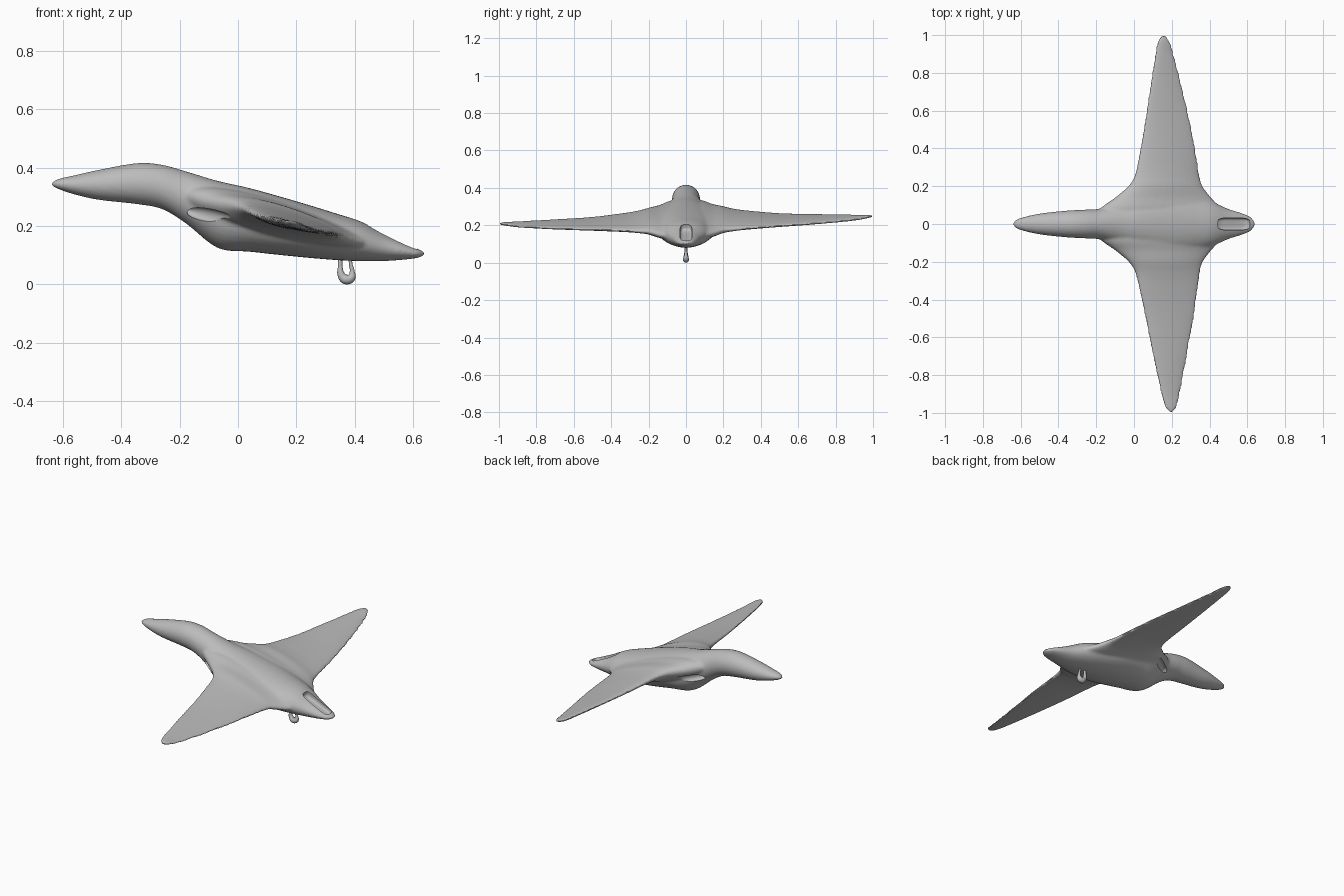
import bpy, bmesh, math
from mathutils import Vector, Matrix

cube = bpy.data.objects.get("Cube")
if cube:
    bpy.data.objects.remove(cube)

grey = bpy.data.materials.new("plain grey")
grey.use_nodes = True
colour = (0.5, 0.5, 0.5, 1)
grey.diffuse_color = colour
grey.node_tree.nodes["Principled BSDF"].inputs["Base Color"].default_value = colour


def smooth_rows(rows, steps):
    """Catmull-Rom interpolation between table rows."""
    rows = [Vector(r) for r in rows]
    out = []
    for i in range(len(rows) - 1):
        a, b, c, d = (rows[max(0, min(len(rows) - 1, i + k))] for k in (-1, 0, 1, 2))
        ta = (c - a) / max(c[0] - a[0], 1e-6) * (c[0] - b[0])
        tb = (d - b) / max(d[0] - b[0], 1e-6) * (c[0] - b[0])
        for s in range(steps):
            t = s / steps
            out.append(b * (2*t**3 - 3*t**2 + 1) + ta * (t**3 - 2*t**2 + t)
                       + c * (3*t**2 - 2*t**3) + tb * (t**3 - t**2))
    return out + [rows[-1]]


def loft(bm, rings):
    rings = [[bm.verts.new(p) for p in ring] for ring in rings]
    n = len(rings[0])
    for a, b in zip(rings, rings[1:]):
        for i in range(n):
            bm.faces.new((a[i], a[(i + 1) % n], b[(i + 1) % n], b[i]))
    bm.faces.new(rings[0])
    bm.faces.new(rings[-1])


def make_object(name, bm):
    bmesh.ops.recalc_face_normals(bm, faces=bm.faces)
    mesh = bpy.data.meshes.new(name)
    bm.to_mesh(mesh)
    bm.free()
    obj = bpy.data.objects.new(name, mesh)
    bpy.context.collection.objects.link(obj)
    mesh.materials.append(grey)
    return obj


angles = [2 * math.pi * i / 32 for i in range(32)]

# Body: x, top, bottom, half width
body = [(-.64, .348, .338, .008), (-.62, .36, .328, .025), (-.56, .374, .308, .043),
        (-.48, .392, .29, .058), (-.34, .416, .274, .072), (-.26, .41, .258, .076),
        (-.18, .388, .21, .082), (-.07, .355, .125, .12), (.04, .33, .112, .15),
        (.2, .285, .095, .165), (.34, .242, .083, .14), (.42, .216, .08, .115),
        (.5, .175, .08, .08), (.57, .142, .085, .058), (.62, .12, .092, .036),
        (.64, .11, .101, .01)]
bm = bmesh.new()
loft(bm, [[(x, w * math.cos(a), (top + bot) / 2 + (top - bot) / 2 * math.sin(a))
           for a in angles] for x, top, bot, w in smooth_rows(body, 5)])

# Wings: span, leading x, trailing x, leading z, trailing z, thickness
wing = [(0, -.2, .48, .3, .13, .13), (.08, -.18, .46, .305, .14, .13),
        (.14, -.1, .41, .285, .15, .115), (.2, -.03, .365, .275, .168, .095),
        (.25, .002, .35, .268, .172, .075), (.32, .02, .34, .262, .176, .058),
        (.5, .055, .312, .247, .185, .04), (.7, .09, .272, .24, .195, .03),
        (.9, .128, .228, .234, .21, .021), (.97, .145, .208, .232, .222, .016),
        (1, .17, .185, .23, .228, .01)]
for side in (-1, 1):
    rings = []
    for y, x0, x1, z0, z1, t in smooth_rows(wing, 5):
        ring = []
        for a in angles:
            u = (1 - math.cos(a)) / 2
            x = x0 + (x1 - x0) * u - side * .02 * y * y
            z = z0 + (z1 - z0) * u + side * .02 * y
            ring.append((x, side * y, z + t / 2 * math.sin(a) * (1.2 - .4 * u)))
        rings.append(ring)
    loft(bm, rings)
glider = make_object("winged_body", bm)

# Blend body and wings into one skin
remesh = glider.modifiers.new("blend", 'REMESH')
remesh.mode = 'VOXEL'
remesh.voxel_size = .007
fair = glider.modifiers.new("fair", 'SMOOTH')
fair.factor = .5
fair.iterations = 8


def cutter(name, location, scale, rotation, power=1.0):
    bm = bmesh.new()
    bmesh.ops.create_uvsphere(bm, u_segments=32, v_segments=20, radius=1)
    for v in bm.verts:      # power below one squares the ellipsoid off
        v.co = Vector([math.copysign(abs(c) ** power, c) for c in v.co])
    bm.transform(Matrix.Translation(location) @ rotation @ Matrix.Diagonal((*scale, 1)))
    obj = make_object(name, bm)
    obj.hide_render = True
    obj.hide_viewport = True
    cut = glider.modifiers.new(name, 'BOOLEAN')
    cut.operation = 'DIFFERENCE'
    cut.solver = 'EXACT'
    cut.object = obj


# Open slot on top of the tail
cutter("tail_slot_cutter", (.53, 0, .165), (.094, .032, .033),
       Matrix.Rotation(math.radians(23), 4, 'Y'), .45)
# Intake hollows below the wing roots
for side in (-1, 1):
    cutter("intake_cutter", (-.09, side * .13, .232), (.12, .024, .026),
           Matrix.Rotation(side * math.radians(42), 4, 'Z')
           @ Matrix.Rotation(math.radians(10), 4, 'Y'))

# Tail hook: a loop with a heavy lower end
curve = bpy.data.curves.new("tail_hook", 'CURVE')
curve.dimensions = '3D'
curve.bevel_depth = .01
curve.bevel_resolution = 4
curve.use_fill_caps = True
path = [(.352, .1, .7), (.35, .06, .8), (.354, .032, 1.3), (.368, .018, 1.7),
        (.386, .022, 1.6), (.391, .045, .8), (.386, .07, .6), (.384, .1, .6)]
spline = curve.splines.new('BEZIER')
spline.bezier_points.add(len(path) - 1)
for p, (x, z, r) in zip(spline.bezier_points, path):
    p.co = (x, 0, z)
    p.radius = r
    p.handle_left_type = p.handle_right_type = 'AUTO'
curve.materials.append(grey)
hook = bpy.data.objects.new("tail_hook", curve)
bpy.context.collection.objects.link(hook)

# Bake the modifiers and smooth the shading
bpy.context.view_layer.update()
baked = bpy.data.meshes.new_from_object(glider.evaluated_get(bpy.context.evaluated_depsgraph_get()))
glider.modifiers.clear()
glider.data = baked
baked.materials.clear()
baked.materials.append(grey)
baked.polygons.foreach_set("material_index", [0] * len(baked.polygons))
for obj in list(bpy.data.objects):
    if obj.name.startswith(("tail_slot_cutter", "intake_cutter")):
        bpy.data.objects.remove(obj)
bpy.ops.object.select_all(action='DESELECT')
glider.select_set(True)
bpy.context.view_layer.objects.active = glider
bpy.ops.object.shade_smooth_by_angle(angle=math.radians(40))
